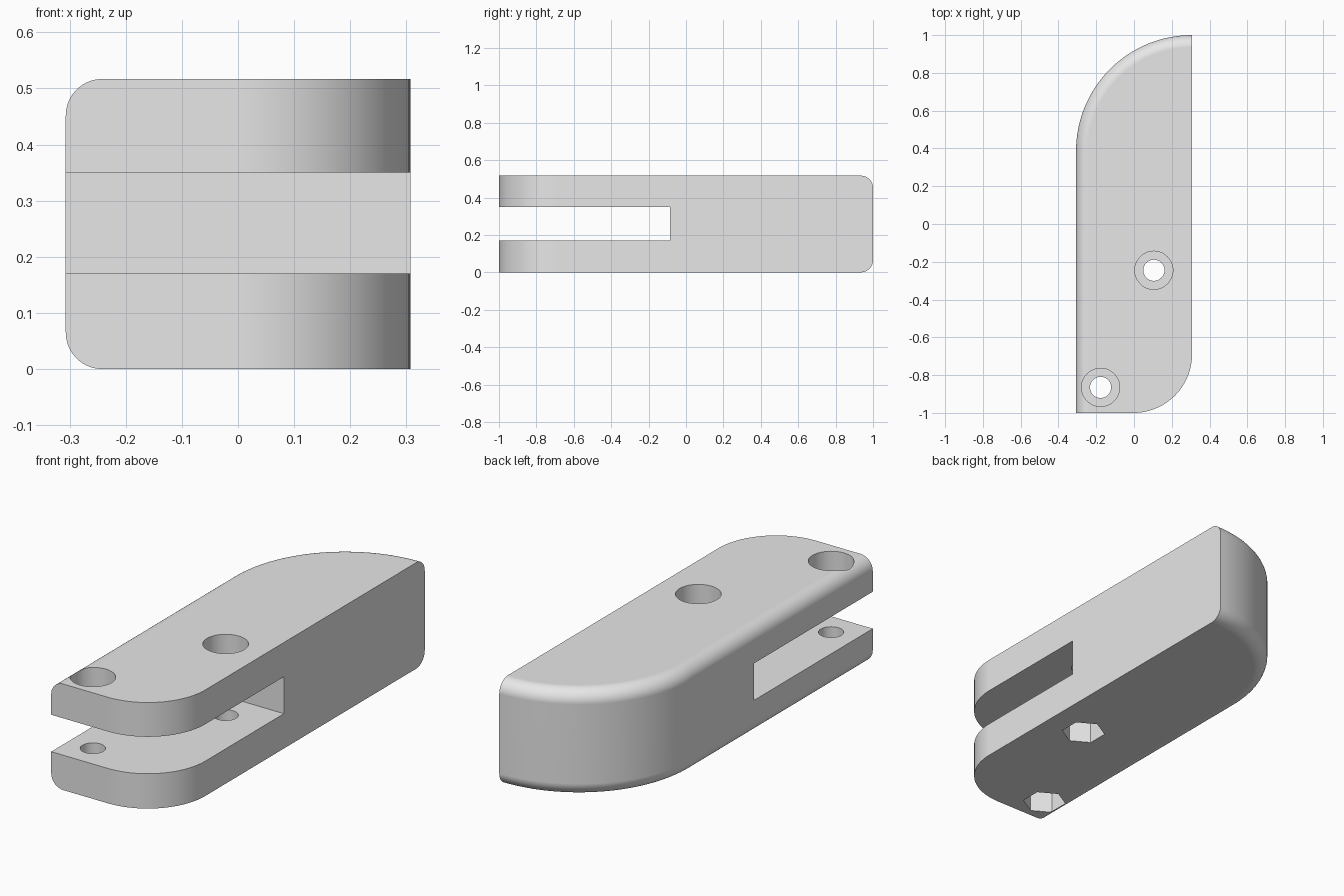
import bpy
import bmesh
from math import cos, sin, pi, radians
from mathutils import Matrix, Vector

cube = bpy.data.objects.get("Cube")
if cube:
    bpy.data.objects.remove(cube, do_unlink=True)

W = 0.307        # half width
H = 0.517        # height
FILLET = 0.065
BACK_R = 2 * W
FRONT_R = 0.31
SLOT = (0.17, 0.35)
SLOT_END = -0.085
HOLES = [(0.105, -0.245), (-0.177, -0.865)]
BORE_R, HEAD_R, DEPTH = 0.056, 0.101, 0.105

grey = bpy.data.materials.new("plain grey")
grey.use_nodes = True
grey.diffuse_color = (0.8, 0.8, 0.8, 1)
grey.node_tree.nodes["Principled BSDF"].inputs["Base Color"].default_value = (0.8, 0.8, 0.8, 1)


def add_object(name, bm):
    bmesh.ops.recalc_face_normals(bm, faces=bm.faces)
    mesh = bpy.data.meshes.new(name)
    bm.to_mesh(mesh)
    bm.free()
    mesh.materials.append(grey)
    obj = bpy.data.objects.new(name, mesh)
    bpy.context.collection.objects.link(obj)
    return obj


def arc(cx, cy, r, start, end, steps):
    angles = [radians(start + (end - start) * i / steps) for i in range(steps + 1)]
    return [(cx + r * cos(a), cy + r * sin(a)) for a in angles]


def prism_cutter(name, x, y, r, z0, z1, sides):
    bm = bmesh.new()
    place = Matrix.Translation((x, y, (z0 + z1) / 2)) @ Matrix.Rotation(pi / 2, 4, "Z")
    # the first corner is turned to point along y
    ring = [bm.verts.new(Vector((r * cos(2 * pi * i / sides), r * sin(2 * pi * i / sides), (z0 - z1) / 2)))
            for i in range(sides)]
    base = bm.faces.new(ring)
    out = bmesh.ops.extrude_face_region(bm, geom=[base])
    top = [v for v in out["geom"] if isinstance(v, bmesh.types.BMVert)]
    bmesh.ops.translate(bm, verts=top, vec=(0, 0, z1 - z0))
    bmesh.ops.transform(bm, matrix=place, verts=bm.verts)
    return add_object(name, bm)


# Body: outline with a large back curve and a smaller front corner
outline = [(-W, -1)]
outline += arc(W - FRONT_R, -1 + FRONT_R, FRONT_R, -90, 0, 24)
outline += arc(W, 1 - BACK_R, BACK_R, 90, 180, 32)
bm = bmesh.new()
base = bm.faces.new([bm.verts.new((x, y, 0)) for x, y in outline])
out = bmesh.ops.extrude_face_region(bm, geom=[base])
bmesh.ops.translate(bm, verts=[v for v in out["geom"] if isinstance(v, bmesh.types.BMVert)], vec=(0, 0, H))


# Round the top and bottom rims along the outer side and back curve only
def on_outer_rim(edge):
    a, b = (v.co for v in edge.verts)
    if abs(a.z - b.z) > 1e-4:
        return False
    mid = (a + b) / 2
    return mid.x < -W + 0.001 and abs(a.y - b.y) > 0.01 or (mid.y > 1 - BACK_R and mid.x < W - 0.001)


bmesh.ops.bevel(bm, geom=[e for e in bm.edges if on_outer_rim(e)], offset=FILLET,
                segments=10, profile=0.5, affect="EDGES", clamp_overlap=False)
body = add_object("clamp_body", bm)

# Slot through the front half
bm = bmesh.new()
bmesh.ops.create_cube(bm, size=1)
front = -1.2
bmesh.ops.scale(bm, verts=bm.verts, vec=(1, SLOT_END - front, SLOT[1] - SLOT[0]))
bmesh.ops.translate(bm, verts=bm.verts, vec=(0, (SLOT_END + front) / 2, sum(SLOT) / 2))
cutters = [add_object("slot_cutter", bm)]

# Screw holes: round head recess above, hexagonal nut pocket below
for x, y in HOLES:
    cutters.append(prism_cutter("bore_cutter", x, y, BORE_R, -0.1, H + 0.1, 40))
    cutters.append(prism_cutter("head_cutter", x, y, HEAD_R, H - DEPTH, H + 0.1, 48))
    cutters.append(prism_cutter("nut_cutter", x, y, HEAD_R, -0.1, DEPTH, 6))

for cutter in cutters:
    cutter.hide_render = True
    mod = body.modifiers.new(cutter.name, "BOOLEAN")
    mod.operation = "DIFFERENCE"
    mod.solver = "EXACT"
    mod.object = cutter

# Bake the cuts and drop the cutters
bpy.context.view_layer.update()
cut_mesh = bpy.data.meshes.new_from_object(body.evaluated_get(bpy.context.evaluated_depsgraph_get()))
body.modifiers.clear()
body.data = cut_mesh
for cutter in cutters:
    bpy.data.objects.remove(cutter, do_unlink=True)

# Smooth curves with crisp corners
bpy.ops.object.select_all(action="DESELECT")
body.select_set(True)
bpy.context.view_layer.objects.active = body
bpy.ops.object.shade_smooth_by_angle(angle=radians(30))
weighted = body.modifiers.new("even_shading", "WEIGHTED_NORMAL")
weighted.keep_sharp = True
